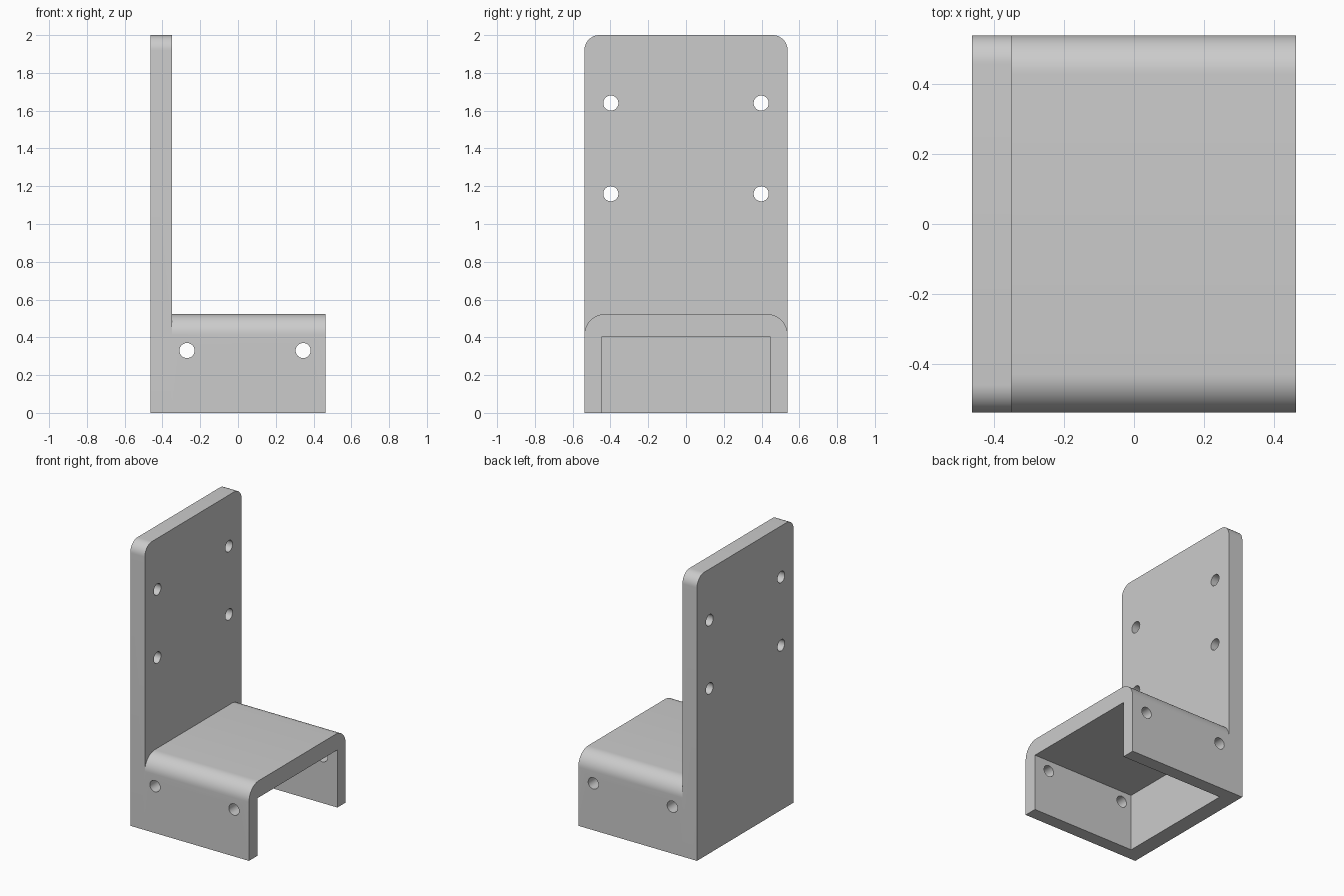
import bpy
import math

cube = bpy.data.objects.get("Cube")
if cube:
    bpy.data.objects.remove(cube, do_unlink=True)

X0, X1, X2 = -0.462, -0.349, 0.462      # plate back, plate face, saddle end
HALF_W, HEIGHT = 0.538, 2.0
SADDLE_H, INNER_W, INNER_H = 0.523, 0.445, 0.405
HOLE_R = 0.04

grey = bpy.data.materials.new("light grey")
grey.use_nodes = True
colour = (0.6, 0.6, 0.6, 1)
grey.diffuse_color = colour
grey.node_tree.nodes["Principled BSDF"].inputs["Base Color"].default_value = colour


def rounded_top(half_w, top, radius, steps=12):
    """Outline in (y, z) with both upper corners rounded."""
    points = [(-half_w, 0), (half_w, 0)]
    for side, start in ((1, 0), (-1, 90)):
        for i in range(steps + 1):
            a = math.radians(start + 90 * i / steps)
            points.append((side * (half_w - radius) + radius * math.cos(a),
                           top - radius + radius * math.sin(a)))
    return points


def extrude_x(name, outline, x_start, x_end):
    n = len(outline)
    verts = [(x, y, z) for x in (x_start, x_end) for y, z in outline]
    faces = [tuple(reversed(range(n))), tuple(range(n, 2 * n))]
    faces += [(i, (i + 1) % n, n + (i + 1) % n, n + i) for i in range(n)]
    mesh = bpy.data.meshes.new(name)
    mesh.from_pydata(verts, [], faces)
    mesh.materials.append(grey)
    obj = bpy.data.objects.new(name, mesh)
    bpy.context.collection.objects.link(obj)
    return obj


def combine(target, other, operation):
    """Apply a boolean and discard the other object."""
    other.hide_render = True
    mod = target.modifiers.new("boolean", 'BOOLEAN')
    mod.operation, mod.object, mod.solver = operation, other, 'EXACT'
    bpy.ops.object.select_all(action='DESELECT')
    target.select_set(True)
    bpy.context.view_layer.objects.active = target
    bpy.ops.object.modifier_apply(modifier=mod.name)
    bpy.data.objects.remove(other, do_unlink=True)


def drill(target, location, rotation, depth):
    bpy.ops.mesh.primitive_cylinder_add(vertices=32, radius=HOLE_R, depth=depth,
                                        location=location, rotation=rotation)
    cutter = bpy.context.object
    cutter.name = "hole_cutter"
    cutter.data.materials.append(grey)
    combine(target, cutter, 'DIFFERENCE')


# Saddle: rounded channel, open below and at its free end
outer = rounded_top(HALF_W, SADDLE_H, 0.11)
inner = [(INNER_W, 0), (INNER_W, INNER_H), (-INNER_W, INNER_H), (-INNER_W, 0)]
channel = [outer[0]] + inner[::-1] + outer[1:]
saddle = extrude_x("saddle", channel, X1, X2)

# Upright mounting plate, fused with the saddle
bracket = extrude_x("mounting_bracket", rounded_top(HALF_W, HEIGHT, 0.08), X0, X1)
combine(bracket, saddle, 'UNION')

# Four screw holes through the plate
for y in (-0.398, 0.398):
    for z in (1.16, 1.64):
        drill(bracket, (X1, y, z), (0, math.pi / 2, 0), 0.5)

# Two screw holes through both saddle walls
for x in (-0.27, 0.345):
    drill(bracket, (x, 0, 0.33), (math.pi / 2, 0, 0), 1.5)

bpy.ops.object.select_all(action='DESELECT')
bracket.select_set(True)
bpy.context.view_layer.objects.active = bracket
bpy.ops.object.shade_smooth_by_angle(angle=math.radians(30))
